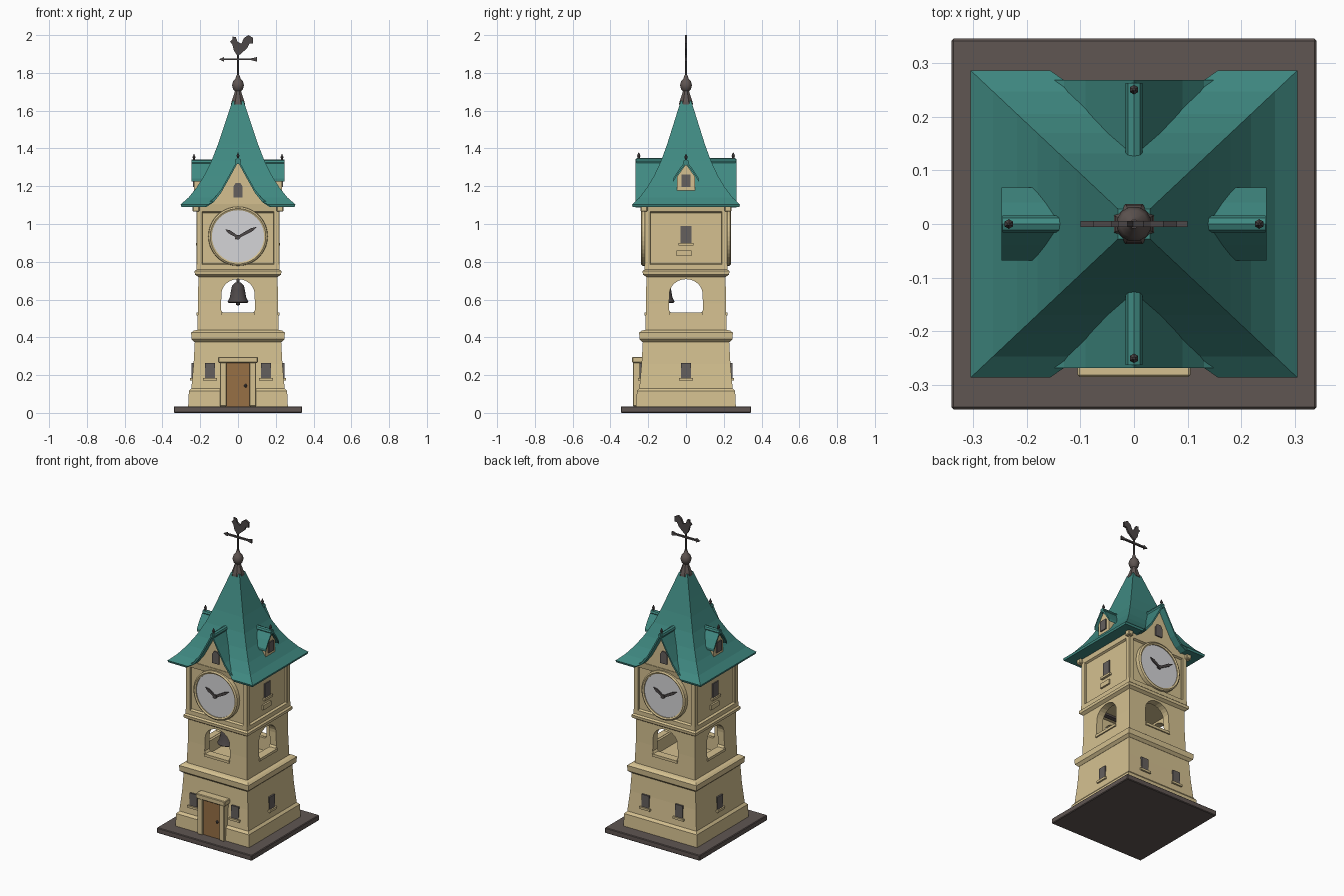
import bpy, bmesh, math
from mathutils import Matrix

if "Cube" in bpy.data.objects:
    bpy.data.objects.remove(bpy.data.objects["Cube"])

def mat(name, r, g, b):
    m = bpy.data.materials.new(name)
    m.diffuse_color = (r, g, b, 1)
    m.use_nodes = True
    m.node_tree.nodes["Principled BSDF"].inputs["Base Color"].default_value = m.diffuse_color
    return m

CREAM = mat("cream_plaster", 0.66, 0.53, 0.28)
TEAL = mat("teal_roof", 0.05, 0.25, 0.22)
STONE = mat("dark_stone", 0.115, 0.092, 0.085)
GLASS = mat("window_grey", 0.13, 0.115, 0.11)
WHITE = mat("clock_white", 0.66, 0.66, 0.68)
WOOD = mat("door_brown", 0.31, 0.16, 0.06)
IRON = mat("dark_iron", 0.075, 0.065, 0.065)

def finish(name, bm, m, side=0, bevel=0, smooth=False):
    bmesh.ops.recalc_face_normals(bm, faces=bm.faces[:])
    bmesh.ops.transform(bm, matrix=Matrix.Rotation(side * math.pi / 2, 4, 'Z'), verts=bm.verts[:])
    if bevel:
        bmesh.ops.bevel(bm, geom=bm.edges[:], offset=bevel, segments=1, affect='EDGES')
    if smooth:
        for f in bm.faces:
            f.smooth = True
    me = bpy.data.meshes.new(name)
    bm.to_mesh(me)
    bm.free()
    me.materials.append(m)
    ob = bpy.data.objects.new(name, me)
    bpy.context.collection.objects.link(ob)
    return ob

def prism(name, pts, y0, y1, m, side=0, bevel=0):
    """x-z outline extruded along y; side 0 front, 1 right, 2 back, 3 left"""
    bm = bmesh.new()
    a = [bm.verts.new((x, y0, z)) for x, z in pts]
    b = [bm.verts.new((x, y1, z)) for x, z in pts]
    n = len(pts)
    bm.faces.new(a)
    bm.faces.new(b[::-1])
    for i in range(n):
        bm.faces.new((a[i], b[i], b[(i + 1) % n], a[(i + 1) % n]))
    return finish(name, bm, m, side, bevel)

def box(name, x0, x1, y0, y1, z0, z1, m, side=0, bevel=0):
    return prism(name, [(x0, z0), (x1, z0), (x1, z1), (x0, z1)], y0, y1, m, side, bevel)

def rings(name, prof, m, n=4, loc=(0, 0), yscale=1, smooth=False):
    """stacked rings of (half width, z); n=4 gives square towers"""
    bm = bmesh.new()
    k = math.sqrt(2) if n == 4 else 1
    rows = []
    for r, z in prof:
        rows.append([bm.verts.new((loc[0] + r * k * math.cos(2 * math.pi * (i + .5) / n),
                                   loc[1] + r * k * yscale * math.sin(2 * math.pi * (i + .5) / n), z))
                     for i in range(n)])
    for a, b in zip(rows, rows[1:]):
        for i in range(n):
            bm.faces.new((a[i], a[(i + 1) % n], b[(i + 1) % n], b[i]))
    bm.faces.new(rows[0])
    bm.faces.new(rows[-1])
    ob = finish(name, bm, m, 0, 0, smooth)
    if smooth:
        bpy.context.view_layer.objects.active = ob
        ob.select_set(True)
        bpy.ops.object.shade_smooth_by_angle(angle=math.radians(40))
        ob.select_set(False)
    return ob

def cut(ob, cutters):
    for c in cutters:
        md = ob.modifiers.new("cut", 'BOOLEAN')
        md.operation = 'DIFFERENCE'
        md.solver = 'EXACT'
        md.object = c
        bpy.context.view_layer.objects.active = ob
        bpy.ops.object.modifier_apply(modifier=md.name)
        bpy.data.objects.remove(c)

def arc(cx, cz, r, n, a0=0, a1=360, rz=None):
    full = (a1 - a0) == 360
    return [(cx + r * math.cos(math.radians(a0 + (a1 - a0) * i / (n if full else n - 1))),
             cz + (rz or r) * math.sin(math.radians(a0 + (a1 - a0) * i / (n if full else n - 1))))
            for i in range(n)]

def roof_slab(name, half, t, y0, y1, side):
    top = [(-x, z) for x, z in half[::-1]] + half[1:]
    return prism(name, top + [(x, z - t) for x, z in top[::-1]], y0, y1, TEAL, side)

# base plate and ground storey
box("base_plate", -.34, .34, -.345, .345, 0, .035, STONE, bevel=.004)
rings("ground_storey", [(.264, .03), (.26, .115), (.247, .13), (.235, .26), (.228, .39)], CREAM)
rings("lower_cornice", [(.23, .375), (.246, .39), (.248, .425), (.235, .435), (.215, .44)], CREAM)

# door with surround
box("door", -.06, .06, -.267, -.23, .035, .265, WOOD)
for s in (-1, 1):
    x = s * .078
    box("door_jamb", x - .018, x + .018, -.28, -.22, .035, .268, CREAM, bevel=.003)
box("door_lintel", -.105, .105, -.285, -.22, .265, .297, CREAM, bevel=.004)
rings("door_knob", [(.004, .135), (.008, .14), (.008, .147), (.004, .152)], IRON, 8, (.04, -.27))

# small windows
def window(x, z, w, h, y, side):
    box("window", x - w, x + w, y - .005, y + .01, z - h, z + h, GLASS, side)
    box("window_sill", x - w - .012, x + w + .012, y - .014, y + .01, z - h - .014, z - h, CREAM, side)

for side, xs in ((0, (-.148, .148)), (1, (0,)), (2, (-.12, .12)), (3, (0,))):
    for x in xs:
        window(x, .225, .026, .04, -.24, side)

# open belfry
belfry = rings("belfry_walls", [(.216, .43), (.211, .58), (.21, .74)], CREAM)
arch = [(-.08, .53), (.08, .53), (.09, .545)] + arc(0, .63, .088, 13, 0, 180, .078) + [(-.09, .545)]
cut(belfry, [box("hollow_cutter", -.165, .165, -.165, .165, .45, .725, CREAM),
             prism("arch_cutter", arch, -.4, .4, CREAM, 0),
             prism("arch_cutter", arch, -.4, .4, CREAM, 1)])
for side in range(4):
    box("belfry_sill", -.09, .09, -.221, -.18, .515, .532, CREAM, side)

# bell on its beam
rings("bell", [(.05, .583), (.056, .588), (.044, .61), (.037, .65), (.032, .672), (.018, .688), (.008, .692),
               (.008, .73)], IRON, 20, (0, -.115), smooth=True)
rings("bell_clapper", [(.004, .568), (.012, .574), (.012, .584), (.004, .6)], IRON, 10, (0, -.115))
box("bell_beam", -.17, .17, -.13, -.1, .708, .73, STONE)

# clock storey with corner pilasters and bands
rings("middle_cornice", [(.21, .72), (.228, .732), (.23, .75), (.222, .757), (.21, .765)], CREAM)
rings("clock_storey", [(.207, .75), (.207, 1.105)], CREAM)
rings("lower_band", [(.22, .75), (.22, .785), (.2, .795)], CREAM)
rings("upper_band", [(.2, 1.055), (.219, 1.065), (.225, 1.105), (.2, 1.107)], CREAM)
for sx in (-1, 1):
    for sy in (-1, 1):
        x, y = sx * .2035, sy * .2035
        box("corner_pilaster", x - .0165, x + .0165, y - .0165, y + .0165, .755, 1.1, CREAM, bevel=.003)
        x, y = sx * .222, sy * .222
        box("corner_bracket", x - .018, x + .018, y - .018, y + .018, 1.065, 1.105, CREAM, bevel=.005)

def hand(x1, z1, w, side):
    dx, dz = x1, z1 - .93
    l = math.hypot(dx, dz)
    nx, nz = -dz / l * w, dx / l * w
    pts = [(-dx * .15 + nx * .6, .93 - dz * .15 + nz * .6), (dx * .7 + nx, .93 + dz * .7 + nz), (x1, z1),
           (dx * .7 - nx, .93 + dz * .7 - nz), (-dx * .15 - nx * .6, .93 - dz * .15 - nz * .6)]
    prism("clock_hand", pts, -.236, -.229, IRON, side)

# clocks front and back, windows on the sides
for side in (0, 2):
    prism("clock_face", arc(0, .935, .143, 40), -.227, -.2, WHITE, side)
    bm = bmesh.new()
    prof = [(.138, -.2), (.138, -.233), (.147, -.238), (.156, -.232), (.158, -.2)]
    rows = [[bm.verts.new((x, y, z)) for x, z in arc(0, .935, r, 40)] for r, y in prof]
    for a, b in zip(rows, rows[1:] + rows[:1]):
        for i in range(40):
            bm.faces.new((a[i], a[(i + 1) % 40], b[(i + 1) % 40], b[i]))
    finish("clock_rim", bm, CREAM, side)
    hand(.1, .985, .009, side)
    hand(-.068, .972, .009, side)
    prism("clock_hub", arc(0, .93, .012, 12), -.239, -.225, IRON, side)
for side in (1, 3):
    window(0, .945, .028, .045, -.208, side)
    box("wall_ledge", -.05, .03, -.218, -.2, .83, .86, CREAM, side)

# flared main roof, notched for the two large gables
roof = rings("main_roof", [(.2, 1.095), (.3, 1.09), (.304, 1.103), (.262, 1.14), (.218, 1.195), (.18, 1.255),
                           (.14, 1.335), (.107, 1.42), (.075, 1.515), (.03, 1.65)], TEAL, yscale=.94)
G = [(0, 1.345), (.045, 1.262), (.09, 1.182), (.13, 1.132), (.17, 1.106)]
under = [(-x, z - .012) for x, z in G[::-1]] + [(x, z - .012) for x, z in G[1:]]
cut(roof, [prism("gable_cutter", under + [(.17, 1.0), (-.17, 1.0)], -.4, -.21, TEAL, s) for s in (0, 2)])

def ridge(z, y0, y1, side):
    prism("ridge_roll", arc(0, z, .016, 8), y0, y1, TEAL, side)
    a, y = side * math.pi / 2, y0 + .012
    rings("gable_finial", [(.008, z), (.006, z + .02), (.009, z + .028), (.002, z + .045)], IRON, 6,
          (-y * math.sin(a), y * math.cos(a)))

# large gables front and back
for side in (0, 2):
    roof_slab("gable_roof", G, .018, -.268, -.1, side)
    prism("gable_wall", under + [(.15, 1.085), (-.15, 1.085)], -.222, -.205, CREAM, side)
    prism("gable_window", [(-.024, 1.14), (.024, 1.14), (.024, 1.2), (.012, 1.218), (-.012, 1.218), (-.024, 1.2)],
          -.229, -.22, GLASS, side)
    ridge(1.333, -.262, -.12, side)

# small dormers left and right
for side in (1, 3):
    prism("dormer_wall", [(-.048, 1.13), (.048, 1.13), (.048, 1.25), (0, 1.318), (-.048, 1.25)],
          -.232, -.12, CREAM, side)
    roof_slab("dormer_roof", [(0, 1.338), (.04, 1.285), (.068, 1.24)], .016, -.247, -.12, side)
    box("dormer_window", -.024, .024, -.239, -.23, 1.195, 1.262, GLASS, side)
    ridge(1.325, -.245, -.125, side)

# spire cap, ball and pole
rings("spire_cap", [(.04, 1.632), (.038, 1.645), (.022, 1.69), (.016, 1.71)], STONE, 8)
rings("spire_ball", [(.014, 1.7), (.026, 1.712), (.033, 1.735), (.026, 1.757), (.014, 1.77), (.008, 1.79)],
      STONE, 12, smooth=True)
rings("vane_pole", [(.006, 1.77), (.005, 1.91)], IRON, 8)

# weather vane
prism("vane_arrow", [(-.1, 1.872), (-.075, 1.884), (-.075, 1.877), (.07, 1.877), (.1, 1.884), (.1, 1.86),
                     (.07, 1.867), (-.075, 1.867), (-.075, 1.86)], -.006, .006, IRON)
prism("rooster", [(-.042, 1.965), (-.028, 1.978), (-.03, 1.992), (-.012, 1.99), (-.002, 1.965), (.018, 1.955),
                  (.032, 1.985), (.055, 2.0), (.08, 1.985), (.078, 1.955), (.06, 1.955), (.048, 1.93), (.025, 1.91),
                  (.008, 1.895), (-.006, 1.895), (-.022, 1.918), (-.03, 1.95)], -.006, .006, IRON)
